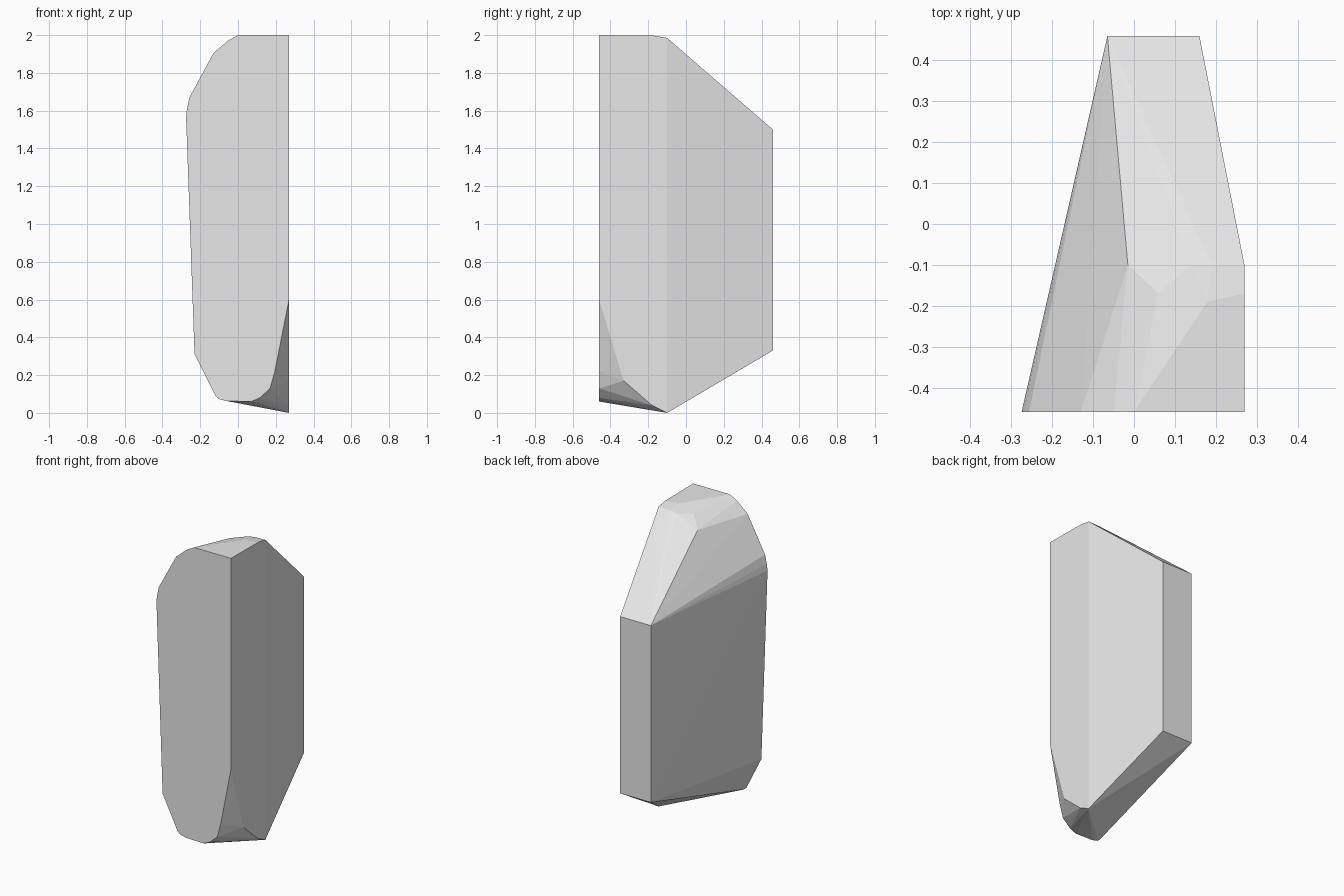
import bpy
import bmesh
import math

FRONT, RIDGE, BACK = -0.46, -0.1, 0.46
SIDE = 0.27

cube = bpy.data.objects.get("Cube")
if cube:
    bpy.data.objects.remove(cube, do_unlink=True)

# Plain grey stone
grey = bpy.data.materials.new("stone_grey")
grey.use_nodes = True
colour = (0.8, 0.8, 0.8, 1.0)
grey.diffuse_color = colour
grey.node_tree.nodes["Principled BSDF"].inputs["Base Color"].default_value = colour

# Flat front face, as an x, z outline
front_outline = [
    (SIDE, 2.0), (0.0, 2.0), (-0.05, 1.973), (-0.13, 1.905),
    (-0.257, 1.67), (-0.27, 1.61), (-0.275, 1.57),
    (-0.23, 0.31), (-0.12, 0.09), (-0.1, 0.073), (-0.06, 0.063),
    (0.07, 0.06), (0.115, 0.08), (0.17, 0.13), (0.195, 0.22), (SIDE, 0.6),
]
points = [(x, FRONT, z) for x, z in front_outline]

# Narrow upright rectangle at the back
points += [(x, BACK, z) for x in (-0.065, 0.16) for z in (0.33, 1.5)]

# Flat side wall with its chipped lower corner
side_outline = [(RIDGE, 1.985), (RIDGE, 0.0), (-0.18, 0.04), (-0.33, 0.17)]
points += [(SIDE, y, z) for y, z in side_outline]

# Worn facets across the top
points += [
    (-0.015, RIDGE, 1.905), (0.06, -0.17, 1.967), (0.14, RIDGE, 1.973),
    (0.19, RIDGE, 1.983), (0.18, -0.19, 1.997), (SIDE, -0.17, 1.997),
]

# Wrap the outlines into one faceted block
bm = bmesh.new()
for point in points:
    bm.verts.new(point)
hull = bmesh.ops.convex_hull(bm, input=bm.verts[:])
spare = {v for v in hull["geom_interior"] + hull["geom_unused"]
         if isinstance(v, bmesh.types.BMVert)}
bmesh.ops.delete(bm, geom=list(spare), context="VERTS")
bmesh.ops.dissolve_limit(bm, angle_limit=math.radians(0.3),
                         verts=bm.verts[:], edges=bm.edges[:])
bmesh.ops.recalc_face_normals(bm, faces=bm.faces[:])

mesh = bpy.data.meshes.new("faceted_stone")
bm.to_mesh(mesh)
bm.free()
mesh.materials.append(grey)
stone = bpy.data.objects.new("faceted_stone", mesh)
bpy.context.collection.objects.link(stone)
